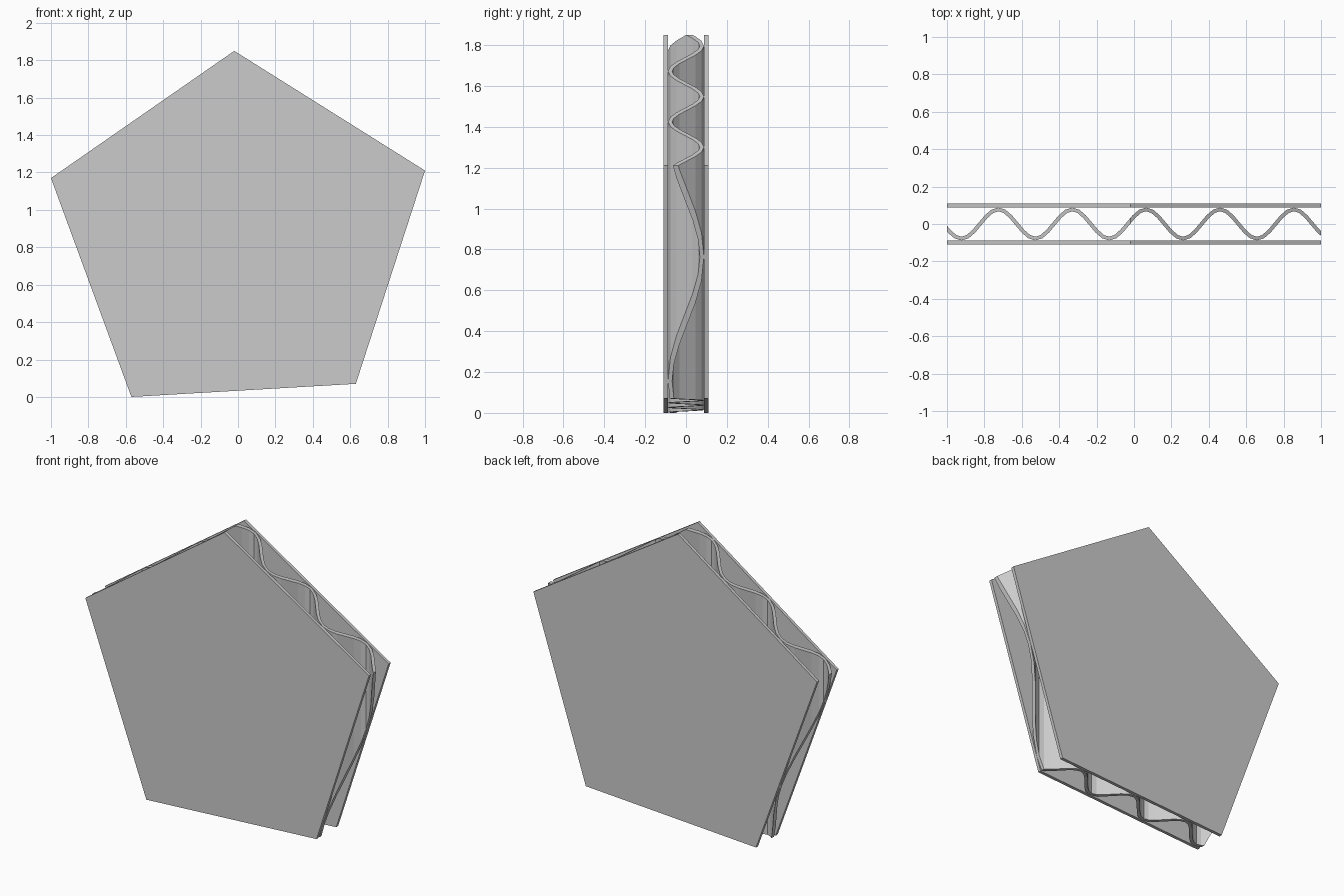
import bpy, bmesh, math

if "Cube" in bpy.data.objects:
    bpy.data.objects.remove(bpy.data.objects["Cube"])

OUTLINE = [(-0.57, 0.0), (0.63, 0.07), (1.0, 1.21), (-0.02, 1.85), (-1.0, 1.17)]


def prism(name, ring_a, ring_b):
    """Closed solid between two matching rings of 3D points."""
    bm = bmesh.new()
    a = [bm.verts.new(p) for p in ring_a]
    b = [bm.verts.new(p) for p in ring_b]
    n = len(a)
    bm.faces.new(a)
    bm.faces.new(b[::-1])
    for i in range(n):
        j = (i + 1) % n
        bm.faces.new((a[i], b[i], b[j], a[j]))
    bmesh.ops.recalc_face_normals(bm, faces=bm.faces)
    mesh = bpy.data.meshes.new(name)
    bm.to_mesh(mesh)
    bm.free()
    obj = bpy.data.objects.new(name, mesh)
    bpy.context.collection.objects.link(obj)
    return obj


def pentagon(name, y0, y1):
    return prism(name, [(x, y0, z) for x, z in OUTLINE],
                 [(x, y1, z) for x, z in OUTLINE])


# Flat outer sheets
pentagon("front_sheet", -0.109, -0.089)
pentagon("back_sheet", 0.089, 0.109)

# Corrugated core: thick wave profile, running vertically
PERIOD, AMP, HALF, STEPS = 0.395, 0.078, 0.01, 12
upper, lower = [], []
for i in range(-3 * STEPS - 3, 3 * STEPS + 1):
    t = 2 * math.pi * i / STEPS
    x = 0.065 + PERIOD * i / STEPS
    y = AMP * math.cos(t)
    slope = -AMP * math.sin(t) * 2 * math.pi / PERIOD
    k = HALF / math.hypot(1, slope)
    upper.append((x - slope * k, y + k))
    lower.append((x + slope * k, y - k))
profile = upper + lower[::-1]
core = prism("corrugated_core", [(x, y, -0.1) for x, y in profile],
             [(x, y, 2.0) for x, y in profile])

# Trim the core to the pentagon outline
cutter = pentagon("outline_cutter", -0.3, 0.3)
cutter.hide_render = True
mod = core.modifiers.new("trim", 'BOOLEAN')
mod.operation = 'INTERSECT'
mod.solver = 'EXACT'
mod.object = cutter
bpy.context.view_layer.objects.active = core
core.select_set(True)
bpy.ops.object.modifier_apply(modifier=mod.name)
bpy.data.objects.remove(cutter, do_unlink=True)
